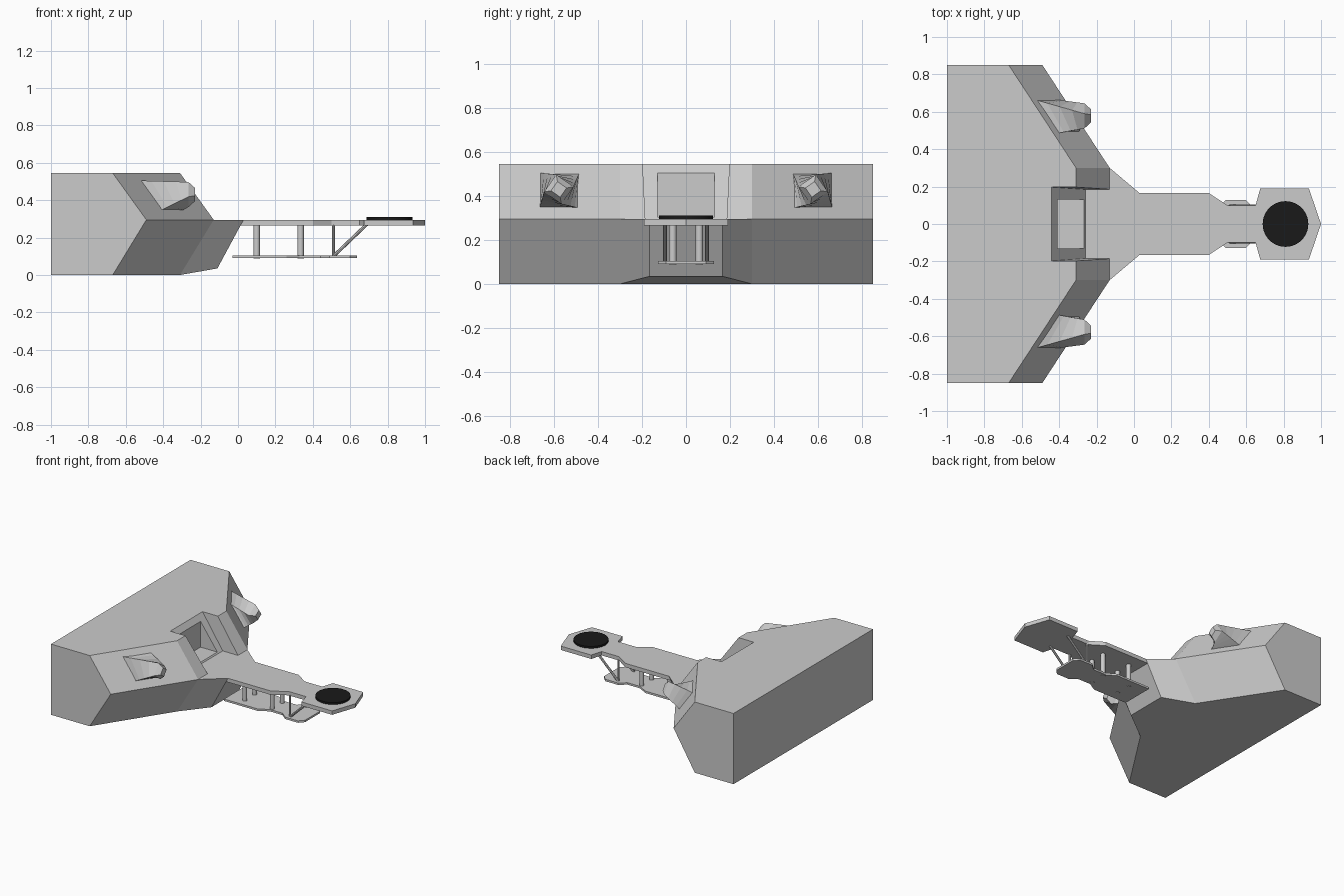
import bpy, bmesh, math
from mathutils import Vector

if "Cube" in bpy.data.objects:
    bpy.data.objects.remove(bpy.data.objects["Cube"])


def finish(name, bm):
    bmesh.ops.recalc_face_normals(bm, faces=bm.faces)
    me = bpy.data.meshes.new(name)
    bm.to_mesh(me)
    bm.free()
    ob = bpy.data.objects.new(name, me)
    bpy.context.collection.objects.link(ob)
    return ob


def mirror_y(pts):
    return list(pts) + [(p[0], -p[1], *p[2:]) for p in reversed(pts) if abs(p[1]) > 1e-6]


def loft(name, rings, caps=None):
    bm = bmesh.new()
    vs = [[bm.verts.new(p) for p in r] for r in rings]
    n = len(rings[0])
    for a, b in zip(vs, vs[1:]):
        for i in range(n):
            j = (i + 1) % n
            bm.faces.new((a[i], a[j], b[j], b[i]))
    for idx in caps or [range(n)]:
        bm.faces.new([vs[0][i] for i in idx])
    bm.faces.new(vs[-1])
    return finish(name, bm)


def plate(name, half_outline, z0, z1):
    pts = mirror_y(half_outline)
    return loft(name, [[(x, y, z) for x, y in pts] for z in (z0, z1)])


def rod(name, a, b, r, sides=12):
    a, b = Vector(a), Vector(b)
    bm = bmesh.new()
    bmesh.ops.create_cone(bm, cap_ends=True, segments=sides, radius1=r, radius2=r, depth=(b - a).length)
    ob = finish(name, bm)
    ob.location = (a + b) / 2
    ob.rotation_euler = (b - a).to_track_quat('Z', 'Y').to_euler()
    if sides > 8:
        for p in ob.data.polygons:
            p.use_smooth = len(p.vertices) == 4
    return ob


# Lower hull with the protruding nose
loft("lower_hull", [
    mirror_y([(-1, .85, 0), (-.67, .85, 0), (-.31, .30, 0), (-.11, .165, .035)]),
    mirror_y([(-1, .85, .295), (-.49, .85, .295), (-.13, .30, .295), (.03, .165, .295)]),
], caps=[(0, 1, 2, 5, 6, 7), (2, 3, 4, 5)])

# Upper hull with sloped front and a recessed centre bay
upper = loft("upper_hull", [
    mirror_y([(-1, .85, .295), (-.49, .85, .295), (-.13, .30, .295), (-.13, .185, .295), (-.26, .185, .295)]),
    mirror_y([(-1, .85, .545), (-.67, .85, .545), (-.31, .30, .545), (-.31, .197, .545), (-.44, .197, .545)]),
])

# Hangar doorway cut into the bay
cutter = plate("doorway_cutter", [(-.41, .13), (-.15, .13)], .305, .51)
cutter.hide_render = True
cutter.hide_viewport = True
cut = upper.modifiers.new("doorway", 'BOOLEAN')
cut.object = cutter
cut.operation = 'DIFFERENCE'
cut.solver = 'EXACT'

# Long upper deck ending in the landing pad
plate("upper_deck", [(-.02, .165), (.40, .165), (.50, .10), (.65, .10), (.675, .19),
                     (.935, .19), (1, 0)], .265, .295)

# Dark landing disc
disc = rod("landing_disc", (.81, 0, .294), (.81, 0, .31), .122, 48)
black = bpy.data.materials.new("black")
black.diffuse_color = (.01, .01, .01, 1)
black.use_nodes = True
black.node_tree.nodes["Principled BSDF"].inputs["Base Color"].default_value = black.diffuse_color
disc.data.materials.append(black)

# Lower platform
plate("lower_platform", [(-.03, .127), (.26, .127), (.33, .085), (.44, .085), (.49, .127),
                         (.60, .127), (.635, .09)], .09, .105)

# Columns, thin posts and diagonal braces
for s in (-1, 1):
    for x in (.10, .335):
        rod("column", (x, s * .06, .088), (x, s * .06, .27), .017, 16)
    rod("thin_post", (.51, s * .095, .1), (.51, s * .095, .27), .008, 8)
    rod("brace", (.51, s * .095, .1), (.69, s * .095, .272), .009, 8)

# Twisted pods growing out of the sloped hull face
def hull_x(y, z):
    return -.49 + .6545 * (.85 - y) - .72 * (z - .295)


def pod_ring(x, r, turn):
    return [(x, .578 + r * math.cos(turn + k * math.pi / 2),
             .43 + r * math.sin(turn + k * math.pi / 2)) for k in range(4)]


corners = [(.665, .505), (.485, .505), (.485, .345), (.665, .345)]
base = [(hull_x(y, z) - .01, y, z) for y, z in corners]
mid = pod_ring(-.265, .068, math.radians(80))
tip = pod_ring(-.23, .036, math.radians(80))
for s in (-1, 1):
    rings = [base]
    for k in range(1, 5):
        rings.append([tuple(Vector(p).lerp(Vector(q), k / 4)) for p, q in zip(base, mid)])
    rings.append(tip)
    loft("hull_pod", [[(x, s * y, z) for x, y, z in r] for r in rings])
